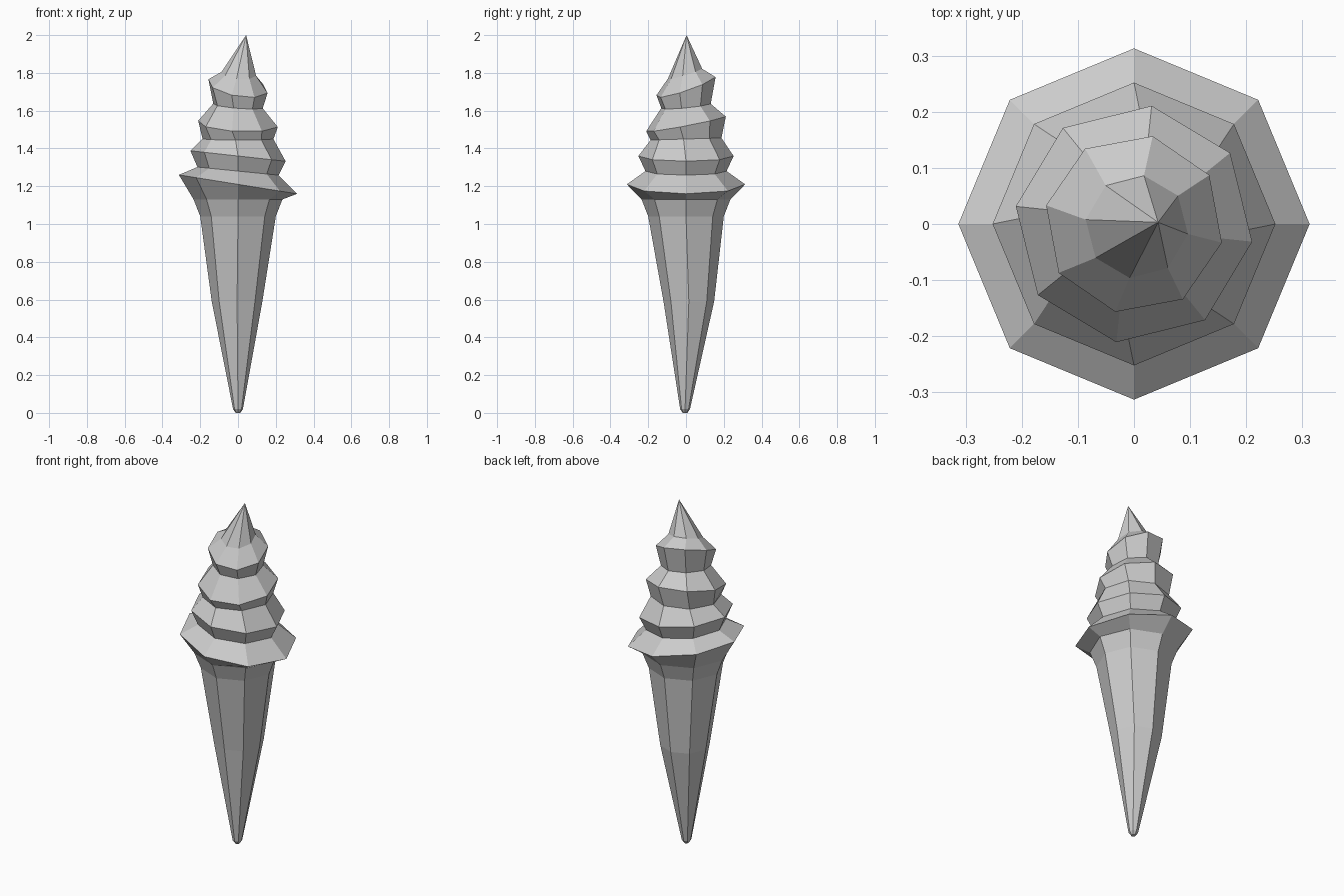
import bpy
import math

cube = bpy.data.objects.get("Cube")
if cube:
    bpy.data.objects.remove(cube, do_unlink=True)

SIDES = 8

grey = bpy.data.materials.new("plain_grey")
grey.use_nodes = True
colour = (0.6, 0.6, 0.6, 1)
grey.diffuse_color = colour
grey.node_tree.nodes["Principled BSDF"].inputs["Base Color"].default_value = colour


def loft(name, rings, bottom_cap=False, apex=None):
    """Skin tilted rings: (radius, height, x tilt, y tilt, turn in degrees, x, y)."""
    verts, faces = [], []
    for radius, height, tilt_x, tilt_y, turn, cx, cy in rings:
        for i in range(SIDES):
            a = math.tau * i / SIDES + math.radians(turn)
            dx, dy = radius * math.cos(a), radius * math.sin(a)
            verts.append((cx + dx, cy + dy, height + tilt_x * dx + tilt_y * dy))
    for k in range(len(rings) - 1):
        for i in range(SIDES):
            j = (i + 1) % SIDES
            lo, hi = k * SIDES, (k + 1) * SIDES
            faces.append((lo + i, lo + j, hi + j, hi + i))
    if bottom_cap:
        faces.append(tuple(reversed(range(SIDES))))
    if apex:
        top = len(verts) - SIDES
        verts.append(apex)
        faces += [(top + i, top + (i + 1) % SIDES, len(verts) - 1) for i in range(SIDES)]
    mesh = bpy.data.meshes.new(name)
    mesh.from_pydata(verts, [], faces)
    mesh.materials.append(grey)
    obj = bpy.data.objects.new(name, mesh)
    bpy.context.collection.objects.link(obj)
    return obj


# Tilted rim shared by the cone and the swirl
rim = (0.313, 1.21, -0.16, 0, 0, 0, 0)

# Tapered cone with a blunt tip and flared collar
loft("cone", [
    (0.012, 0, 0, 0, 0, 0, -0.005),
    (0.026, 0.02, 0, 0, 0, 0, -0.005),
    (0.134, 0.59, 0, 0, 0, -0.005, 0.015),
    (0.2, 1.04, 0, 0, 0, 0, 0),
    (0.235, 1.13, 0, 0, 0, 0, 0),
    rim,
], bottom_cap=True)

# Stacked swirl: wide ridges alternate with narrow necks
loft("swirl", [
    rim,
    (0.215, 1.28, -0.1, 0, 0, 0, 0),
    (0.252, 1.36, -0.11, 0, 0, 0, 0),
    (0.188, 1.45, 0, 0.03, -4, 0, 0),
    (0.213, 1.53, -0.05, 0.19, -8.5, 0, 0),
    (0.133, 1.625, -0.08, 0.1, -10, 0, 0),
    (0.16, 1.73, -0.16, 0.34, -12, 0, 0),
    (0.092, 1.795, -0.08, 0.3, -8, 0.005, -0.005),
], apex=(0.043, 0.003, 2))
